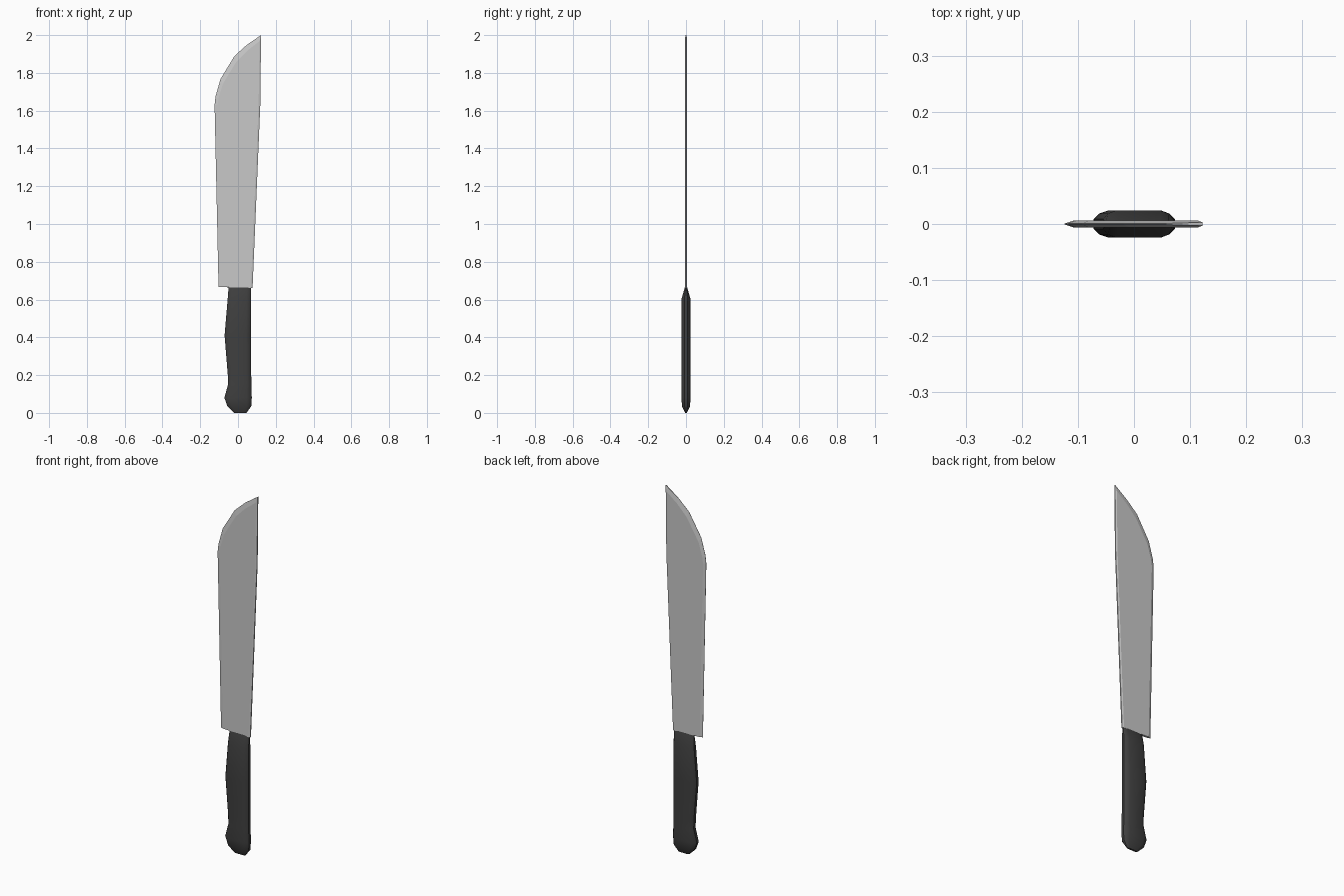
import bpy
import bmesh

cube = bpy.data.objects.get("Cube")
if cube:
    bpy.data.objects.remove(cube, do_unlink=True)


def make_material(name, colour, roughness):
    mat = bpy.data.materials.new(name)
    mat.use_nodes = True
    mat.diffuse_color = colour
    bsdf = next(n for n in mat.node_tree.nodes if n.type == 'BSDF_PRINCIPLED')
    bsdf.inputs["Base Color"].default_value = colour
    bsdf.inputs["Roughness"].default_value = roughness
    return mat


def finish(bm, name, mat):
    bmesh.ops.recalc_face_normals(bm, faces=bm.faces)
    mesh = bpy.data.meshes.new(name)
    bm.to_mesh(mesh)
    bm.free()
    mesh.materials.append(mat)
    obj = bpy.data.objects.new(name, mesh)
    bpy.context.collection.objects.link(obj)
    return obj


def bridge(bm, ring_a, ring_b):
    count = len(ring_a)
    for i in range(count):
        j = (i + 1) % count
        bm.faces.new((ring_a[i], ring_a[j], ring_b[j], ring_b[i]))


steel = make_material("blade steel", (0.58, 0.58, 0.58, 1), 0.5)
black = make_material("handle black", (0.05, 0.05, 0.05, 1), 0.6)

# Blade: outer rim (x, z) and the flat cheek inside the bevels
SPINE, EDGE, CHEEK = 0.003, 0.0006, 0.006
rim = [(-0.103, 0.667), (-0.124, 1.63), (-0.119, 1.675), (-0.093, 1.767),
       (-0.019, 1.889), (0.045, 1.947), (0.122, 2.0), (0.118, 1.63), (0.077, 0.66)]
cheek = [(-0.088, 0.667), (-0.108, 1.63), (-0.103, 1.665), (-0.08, 1.742),
         (-0.008, 1.86), (0.05, 1.918), (0.114, 1.968), (0.109, 1.63), (0.068, 0.66)]
bm = bmesh.new()
rims = []
for side in (-1, 1):
    outer = [bm.verts.new((x, side * (SPINE if x > 0.06 else EDGE), z)) for x, z in rim]
    inner = [bm.verts.new((x, side * CHEEK, z)) for x, z in cheek]
    bm.faces.new(inner)
    for a in range(len(rim) - 1):
        bm.faces.new((outer[a], outer[a + 1], inner[a + 1], inner[a]))
    rims.append((outer, inner))
(front_rim, front_cheek), (back_rim, back_cheek) = rims
for a in range(len(rim) - 1):
    bm.faces.new((front_rim[a], front_rim[a + 1], back_rim[a + 1], back_rim[a]))
# Flat heel of the blade
bm.faces.new((front_rim[0], front_cheek[0], front_cheek[-1], front_rim[-1],
              back_rim[-1], back_cheek[-1], back_cheek[0], back_rim[0]))
finish(bm, "blade", steel)

# Handle: chamfered section lofted through levels (z, left x, right x, half depth)
quarter = [(1.0, 0.35), (0.87, 0.75), (0.62, 1.0)]
section = (quarter + [(-u, v) for u, v in reversed(quarter)]
           + [(-u, -v) for u, v in quarter] + [(u, -v) for u, v in reversed(quarter)])
levels = [(0.0, -0.02, 0.045, 0.005), (0.035, -0.056, 0.070, 0.021),
          (0.08, -0.072, 0.073, 0.0245), (0.15, -0.053, 0.071, 0.0245),
          (0.20, -0.054, 0.070, 0.0245), (0.41, -0.071, 0.070, 0.0245),
          (0.60, -0.055, 0.070, 0.0245), (0.665, -0.050, 0.070, 0.006)]
bm = bmesh.new()
rings = []
for z, left, right, depth in levels:
    middle, half = (left + right) / 2, (right - left) / 2
    rings.append([bm.verts.new((middle + u * half, v * depth, z)) for u, v in section])
for lower, upper in zip(rings, rings[1:]):
    bridge(bm, lower, upper)
bm.faces.new(rings[0])
bm.faces.new(rings[-1])
handle = finish(bm, "handle", black)

# Soft shading on the grip, crisp at its ends
bpy.ops.object.select_all(action='DESELECT')
handle.select_set(True)
bpy.context.view_layer.objects.active = handle
bpy.ops.object.shade_smooth_by_angle(angle=0.6)
